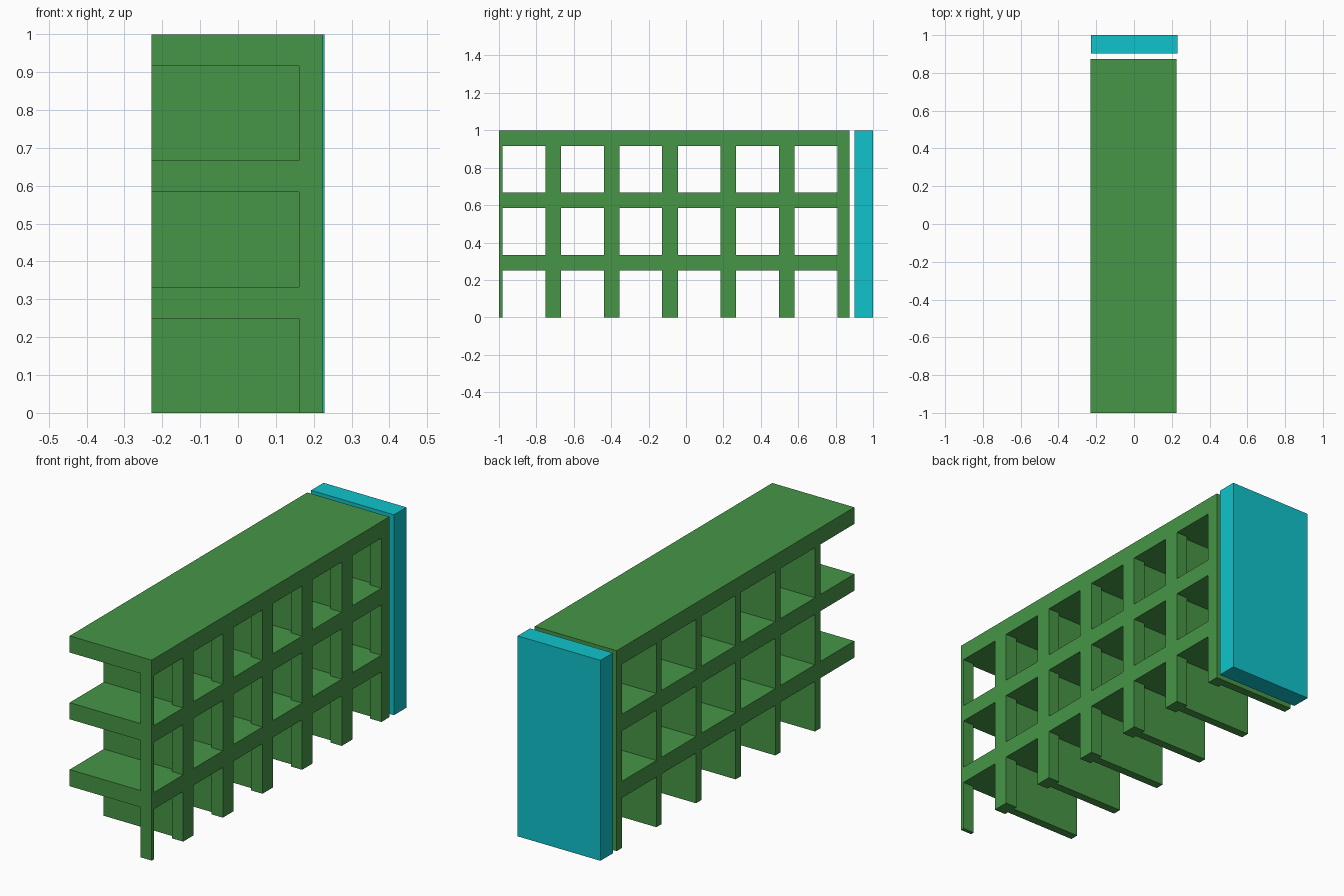
import bpy
import bmesh

if "Cube" in bpy.data.objects:
    bpy.data.objects.remove(bpy.data.objects["Cube"])


def material(name, rgb):
    m = bpy.data.materials.new(name)
    m.diffuse_color = (*rgb, 1.0)
    m.use_nodes = True
    m.node_tree.nodes["Principled BSDF"].inputs["Base Color"].default_value = m.diffuse_color
    return m


def add_prism(bm, outline, z0, z1):
    """Add a closed prism from a counter-clockwise xy outline."""
    low = [bm.verts.new((x, y, z0)) for x, y in outline]
    high = [bm.verts.new((x, y, z1)) for x, y in outline]
    n = len(outline)
    bm.faces.new(low[::-1])
    bm.faces.new(high)
    for i in range(n):
        j = (i + 1) % n
        bm.faces.new((low[i], low[j], high[j], high[i]))


def rect(x0, x1, y0, y1):
    return [(x0, y0), (x1, y0), (x1, y1), (x0, y1)]


def finish(name, bm, mat=None):
    mesh = bpy.data.meshes.new(name)
    bm.to_mesh(mesh)
    bm.free()
    obj = bpy.data.objects.new(name, mesh)
    bpy.context.collection.objects.link(obj)
    if mat:
        mesh.materials.append(mat)
    return obj


green = material("green", (0.061, 0.30, 0.061))
teal = material("teal", (0.005, 0.55, 0.60))

LEFT, RIGHT, INNER = -0.229, 0.224, 0.1615   # open side, facade, facade inside
BACK = 0.873
BAY = 0.3125
HALF_WALL, HALF_PIER = 0.021, 0.0415
FLOORS = [(-0.2, 0.25), (0.333, 0.667 - 0.083), (0.667, 0.917)]

# Solid building block
bm = bmesh.new()
add_prism(bm, rect(LEFT, RIGHT, -1.0, BACK), 0.0, 1.0)
building = finish("building_frame", bm, green)

# Room cutters: a wide room opening into a narrower window in the facade
bm = bmesh.new()
for i in range(6):
    c1 = 0.852 - BAY * i              # wall centre behind the bay
    c0 = c1 - BAY                     # wall centre in front of the bay
    r0, r1 = c0 + HALF_WALL, c1 - HALF_WALL
    w0, w1 = c0 + HALF_PIER, c1 - HALF_PIER
    if i == 5:
        r0 = -1.2                     # front end of the block is open
    outline = [(-0.5, r0), (INNER, r0), (INNER, w0), (0.5, w0),
               (0.5, w1), (INNER, w1), (INNER, r1), (-0.5, r1)]
    for z0, z1 in FLOORS:
        add_prism(bm, outline, z0, z1)
cutter = finish("room_cutter", bm)
cutter.hide_render = True

# Carve the rooms, leaving floors, cross walls and facade grid
mod = building.modifiers.new("rooms", "BOOLEAN")
mod.operation = "DIFFERENCE"
mod.solver = "EXACT"
mod.object = cutter
bpy.context.view_layer.objects.active = building
building.select_set(True)
bpy.ops.object.modifier_apply(modifier=mod.name)
bpy.data.objects.remove(cutter, do_unlink=True)

# Free-standing end slab at the back
bm = bmesh.new()
add_prism(bm, rect(-0.228, 0.229, 0.902, 1.0), 0.0, 1.0)
finish("end_slab", bm, teal)
